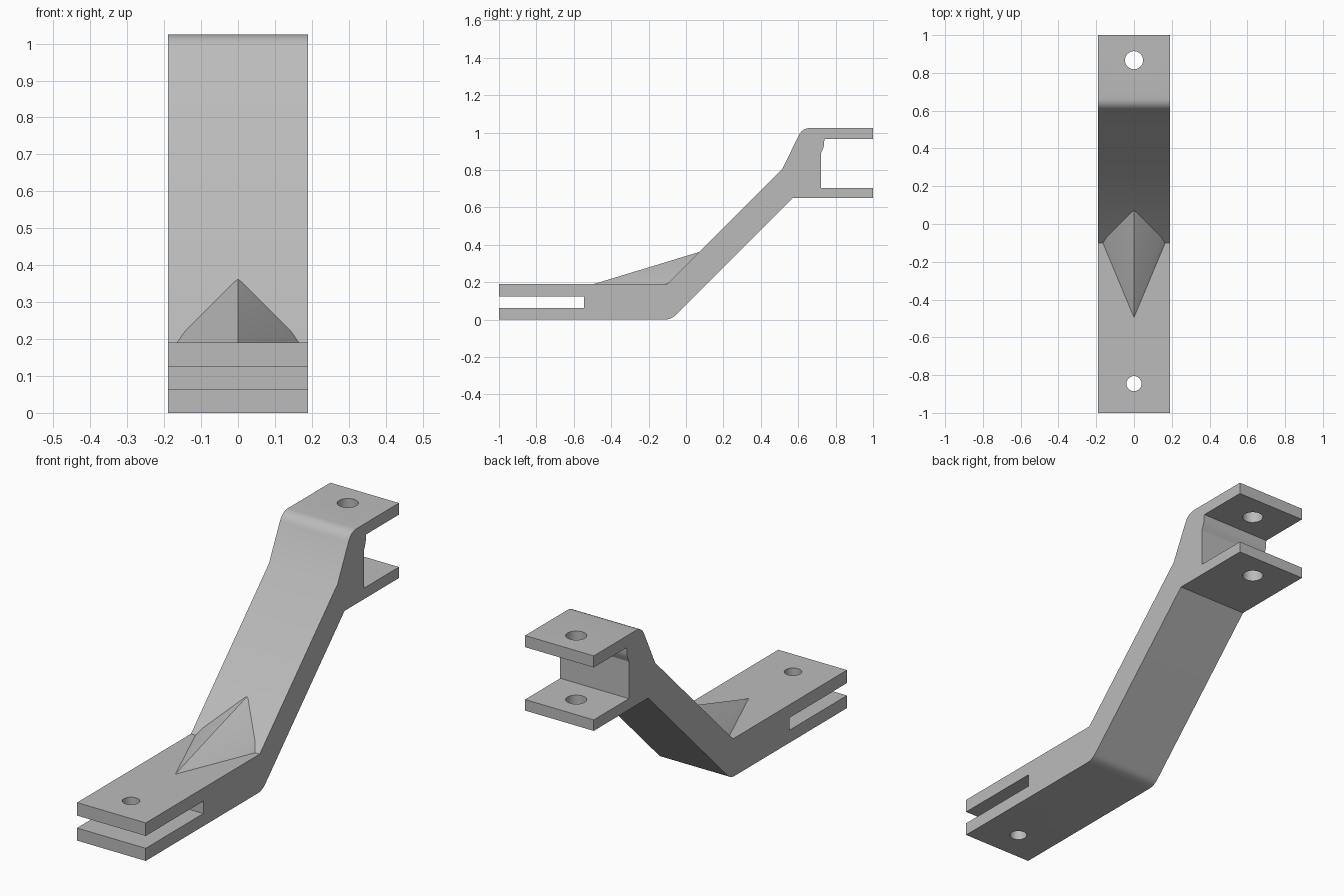
import bpy, bmesh, math
from mathutils import Vector

cube = bpy.data.objects.get("Cube")
if cube:
    bpy.data.objects.remove(cube, do_unlink=True)

HALF_WIDTH = 0.19

steel = bpy.data.materials.new("grey steel")
steel.use_nodes = True
grey = (0.5, 0.5, 0.5, 1)
steel.diffuse_color = grey
steel.node_tree.nodes["Principled BSDF"].inputs["Base Color"].default_value = grey


def make_object(name, bm):
    bmesh.ops.recalc_face_normals(bm, faces=bm.faces)
    mesh = bpy.data.meshes.new(name)
    bm.to_mesh(mesh)
    bm.free()
    mesh.materials.append(steel)
    obj = bpy.data.objects.new(name, mesh)
    bpy.context.collection.objects.link(obj)
    return obj


def select(obj):
    bpy.ops.object.select_all(action='DESELECT')
    obj.select_set(True)
    bpy.context.view_layer.objects.active = obj


def rounded(points, steps=6):
    """Points are (y, z) or (y, z, setback); a setback rounds the corner."""
    out = []
    for i, p in enumerate(points):
        corner = Vector(p[:2])
        if len(p) == 2:
            out.append(corner)
            continue
        before = Vector(points[i - 1][:2]) - corner
        after = Vector(points[(i + 1) % len(points)][:2]) - corner
        a = corner + before.normalized() * p[2]
        b = corner + after.normalized() * p[2]
        for s in range(steps + 1):
            t = s / steps
            out.append(a * (1 - t) ** 2 + corner * 2 * t * (1 - t) + b * t ** 2)
    return out


# Bracket: side profile with a slotted lower tongue and an upper fork
profile = rounded([
    (-1, 0), (-0.08, 0, 0.035), (0.57, 0.65), (1, 0.65), (1, 0.705),
    (0.722, 0.705), (0.722, 0.89), (0.737, 0.925, 0.015), (0.74, 0.967),
    (1, 0.967), (1, 1.025), (0.622, 1.025, 0.045), (0.515, 0.805),
    (-0.1, 0.19), (-1, 0.19), (-1, 0.125), (-0.545, 0.125),
    (-0.545, 0.063), (-1, 0.063)])
bm = bmesh.new()
side = bm.faces.new([bm.verts.new((-HALF_WIDTH, p.x, p.y)) for p in profile])
ext = bmesh.ops.extrude_face_region(bm, geom=[side])
verts = [g for g in ext["geom"] if isinstance(g, bmesh.types.BMVert)]
bmesh.ops.translate(bm, verts=verts, vec=(2 * HALF_WIDTH, 0, 0))
bracket = make_object("bracket", bm)

# Bolt holes through both ends
for y, z, radius in ((-0.845, 0.1, 0.04), (0.867, 0.84, 0.048)):
    bpy.ops.mesh.primitive_cylinder_add(vertices=32, radius=radius, depth=0.6,
                                        location=(0, y, z))
    cutter = bpy.context.object
    cutter.name = "hole_cutter"
    cutter.hide_render = True
    cutter.data.materials.append(steel)
    select(bracket)
    mod = bracket.modifiers.new("hole", 'BOOLEAN')
    mod.operation = 'DIFFERENCE'
    mod.solver = 'EXACT'
    mod.object = cutter
    bpy.ops.object.modifier_apply(modifier=mod.name)
    bpy.data.objects.remove(cutter, do_unlink=True)

select(bracket)
bpy.ops.object.shade_smooth_by_angle(angle=math.radians(22))

# Stiffening rib in the inner bend, with a softened ridge
bm = bmesh.new()
for p in ((0, -0.495, 0.19), (0, 0.072, 0.362), (0, -0.1, 0.1)):
    bm.verts.new(p)
for s in (-1, 1):
    for p in ((0.165, -0.1, 0.19), (0.143, -0.068, 0.222), (0.01, 0.065, 0.355)):
        bm.verts.new((s * p[0], p[1], p[2]))
bmesh.ops.convex_hull(bm, input=bm.verts)
rib = make_object("stiffening_rib", bm)
select(rib)
bpy.ops.object.shade_smooth_by_angle(angle=math.radians(25))
